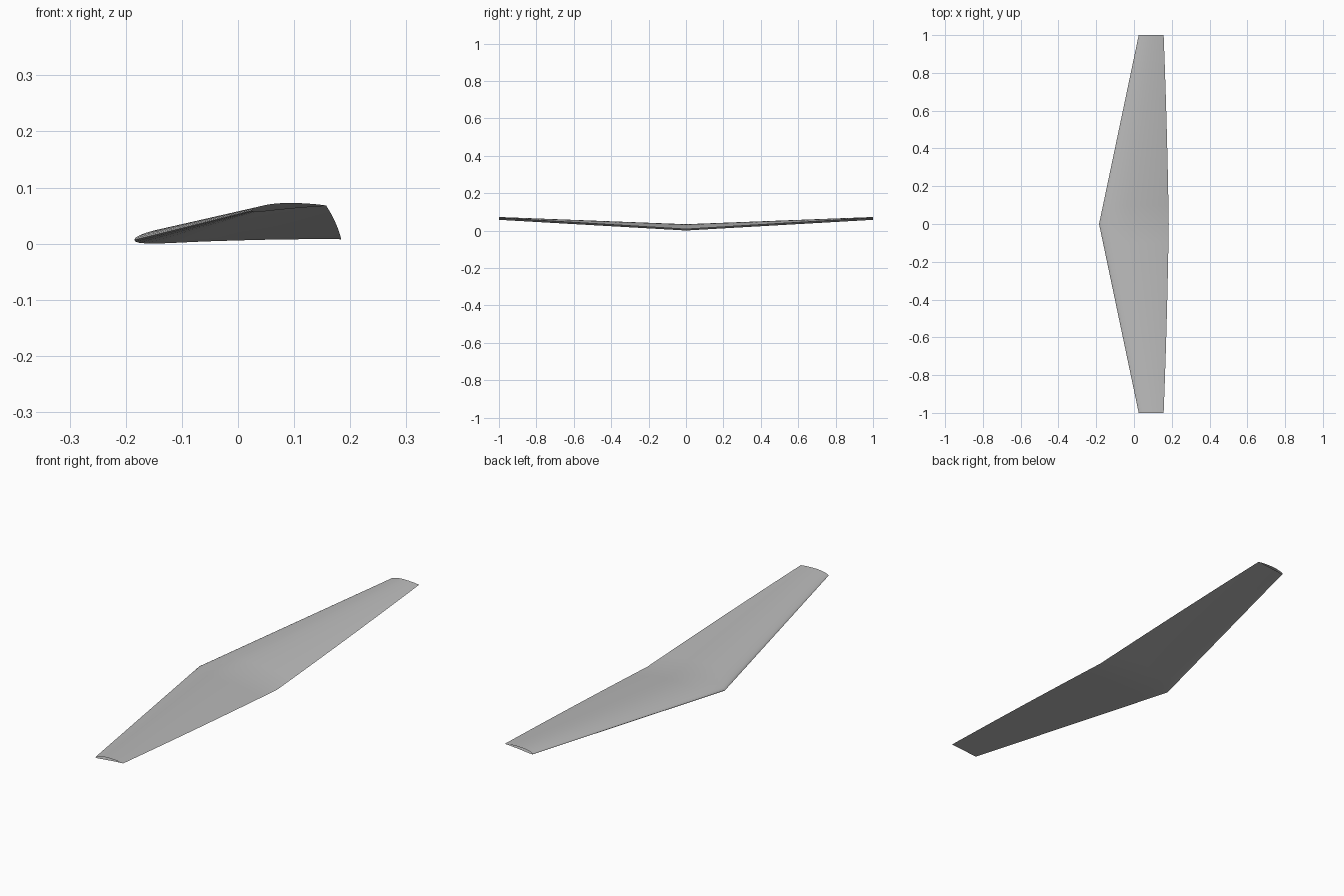
import bpy
import bmesh
import math

if "Cube" in bpy.data.objects:
    bpy.data.objects.remove(bpy.data.objects["Cube"], do_unlink=True)

CAMBER, CREST, THICK = 0.033, 0.4, 0.082
CHORD_STEPS, SPAN_STEPS = 20, 10


def lerp(a, b, t):
    return a + (b - a) * t


def section_height(u, side):
    """Height of a cambered wing section at chord fraction u; side is +1 top, -1 bottom."""
    half = 5 * THICK * (0.2969 * math.sqrt(u) - 0.126 * u - 0.3516 * u**2
                        + 0.2843 * u**3 - 0.1036 * u**4)
    if u < CREST:
        mean = CAMBER / CREST**2 * (2 * CREST * u - u * u)
    else:
        mean = CAMBER / (1 - CREST)**2 * (1 - 2 * CREST + 2 * CREST * u - u * u)
    return mean + side * half


# Section outline: trailing edge, over the top to the nose, back along the bottom
outline = []
for i in range(2 * CHORD_STEPS):
    a = math.pi * i / CHORD_STEPS
    u = min(1.0, max(0.0, (1 + math.cos(a)) / 2))
    outline.append((u, section_height(u, 1 if i <= CHORD_STEPS else -1)))


def station(bm, y):
    """One ring of the wing, tapered, raised and twisted with distance from the root."""
    t = abs(y)
    nose_x, nose_z = lerp(-0.185, 0.025, t), lerp(0.0066, 0.059, t)
    tail_x = lerp(0.184, 0.157, t) + 0.012 * t * (1 - t)
    tail_z = lerp(0.0078, 0.068, t)
    chord = tail_x - nose_x
    return [bm.verts.new((lerp(nose_x, tail_x, u), y, lerp(nose_z, tail_z, u) + h * chord))
            for u, h in outline]


# Wing skin, open at both tips
bm = bmesh.new()
rings = [station(bm, j / SPAN_STEPS) for j in range(-SPAN_STEPS, SPAN_STEPS + 1)]
for near, far in zip(rings, rings[1:]):
    for i in range(len(outline)):
        k = (i + 1) % len(outline)
        bm.faces.new((near[i], far[i], far[k], near[k]))

mesh = bpy.data.meshes.new("wing")
bm.to_mesh(mesh)
bm.free()
wing = bpy.data.objects.new("wing", mesh)
bpy.context.collection.objects.link(wing)

# Plain grey finish
grey = bpy.data.materials.new("light grey")
grey.use_nodes = True
grey.diffuse_color = (0.5, 0.5, 0.5, 1)
grey.node_tree.nodes["Principled BSDF"].inputs["Base Color"].default_value = (0.5, 0.5, 0.5, 1)
mesh.materials.append(grey)

# Smooth skin with a sharp trailing edge
bpy.ops.object.select_all(action="DESELECT")
wing.select_set(True)
bpy.context.view_layer.objects.active = wing
bpy.ops.object.shade_smooth_by_angle(angle=math.radians(60))
